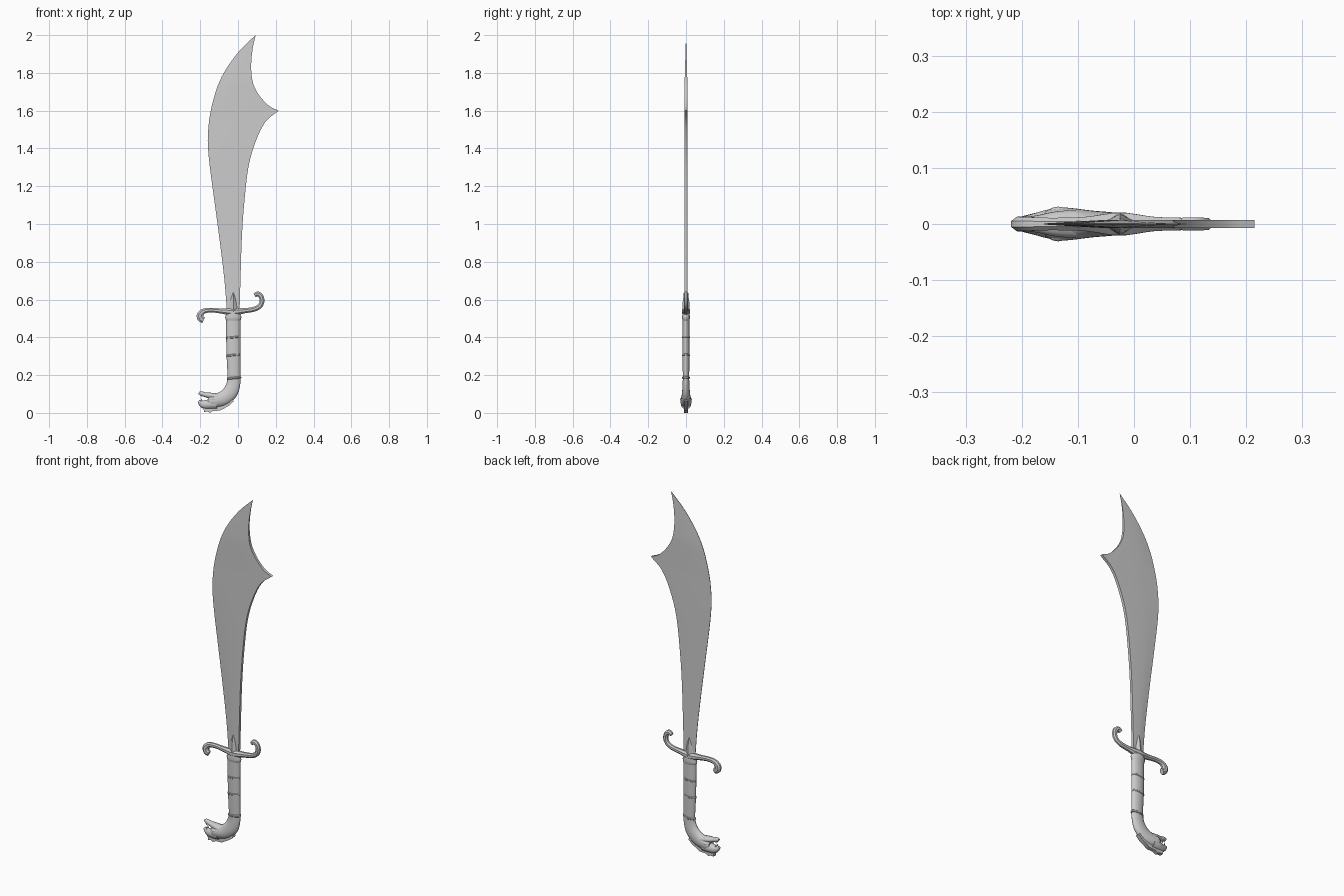
import bpy, bmesh, math
from mathutils import Vector

if "Cube" in bpy.data.objects:
    bpy.data.objects.remove(bpy.data.objects["Cube"])

steel = bpy.data.materials.new("grey steel")
steel.diffuse_color = (0.6, 0.6, 0.6, 1)
steel.use_nodes = True
steel.node_tree.nodes["Principled BSDF"].inputs["Base Color"].default_value = steel.diffuse_color


def smooth_points(pts, steps):
    """Catmull-Rom interpolation through tuples of any length."""
    v = [Vector(p) for p in pts]
    out = []
    for i in range(len(v) - 1):
        b, c = v[i], v[i + 1]
        a = v[i - 1] if i else b * 2 - c
        d = v[i + 2] if i + 2 < len(v) else c * 2 - b
        for k in range(steps):
            t = k / steps
            out.append(0.5 * (2 * b + (c - a) * t + (2 * a - 5 * b + 4 * c - d) * t * t
                              + (3 * b - a - 3 * c + d) * t ** 3))
    return out + [v[-1]]


def finish(name, bm, angle=40):
    bmesh.ops.remove_doubles(bm, verts=bm.verts, dist=0.00005)
    bmesh.ops.recalc_face_normals(bm, faces=bm.faces)
    me = bpy.data.meshes.new(name)
    bm.to_mesh(me)
    bm.free()
    me.materials.append(steel)
    ob = bpy.data.objects.new(name, me)
    bpy.context.collection.objects.link(ob)
    bpy.ops.object.select_all(action='DESELECT')
    ob.select_set(True)
    bpy.context.view_layer.objects.active = ob
    bpy.ops.object.shade_smooth_by_angle(angle=math.radians(angle))
    return ob


def loft(name, sections, angle=40):
    """Skin closed loops of points and cap both ends."""
    bm = bmesh.new()
    rings = [[bm.verts.new(p) for p in s] for s in sections]
    n = len(rings[0])
    for r0, r1 in zip(rings, rings[1:]):
        for i in range(n):
            j = (i + 1) % n
            bm.faces.new((r0[i], r0[j], r1[j], r1[i]))
    bm.faces.new(rings[0])
    bm.faces.new(rings[-1])
    return finish(name, bm, angle)


def sweep(name, path, sides=16, steps=4, angle=40):
    """Elliptical tube in the xz plane; path = (x, z, half width, half depth)."""
    p = smooth_points(path, steps) if steps > 1 else [Vector(q) for q in path]
    rings = []
    for i, q in enumerate(p):
        d = p[min(i + 1, len(p) - 1)] - p[max(i - 1, 0)]
        t = Vector((d[0], d[1])).normalized()
        ring = []
        for k in range(sides):
            a = 2 * math.pi * (k + 0.5) / sides
            w = q[2] * math.cos(a)
            ring.append((q[0] - t.y * w, q[3] * math.sin(a), q[1] + t.x * w))
        rings.append(ring)
    return loft(name, rings, angle)


def plate(name, outline, half):
    """Flat outline in xz given thickness along y."""
    return loft(name, [[(x, y, z) for x, z in outline] for y in (-half, half)], 30)


# Blade: matching points on the cutting edge (x, z) and on the thick back (x, z)
lower = [(-.058, .53, .008, .53), (-.072, .705, .013, .70), (-.098, .92, .02, .92),
         (-.122, 1.10, .032, 1.10), (-.145, 1.27, .055, 1.30), (-.157, 1.38, .093, 1.435),
         (-.160, 1.46, .145, 1.54), (-.153, 1.55, .215, 1.60)]
upper = [(-.153, 1.55, .215, 1.60), (-.142, 1.61, .165, 1.625), (-.127, 1.67, .117, 1.675),
         (-.108, 1.73, .083, 1.735), (-.078, 1.795, .071, 1.80), (-.035, 1.862, .071, 1.87),
         (.02, 1.93, .08, 1.94), (.0925, 1.9995, .0935, 2.0)]
sections = []
for q in smooth_points(lower, 4) + smooth_points(upper, 4)[1:]:
    e, b = Vector((q[0], q[1])), Vector((q[2], q[3]))
    h = 0.0075 * min(1, max(0.08, (2 - b.y) / 0.25))
    line = [(e, .001 if h > .001 else h), (e.lerp(b, .22), h * .6), (e.lerp(b, .45), h * .95), (b, h)]
    sections.append([(c.x, -y, c.y) for c, y in line] + [(c.x, y, c.y) for c, y in reversed(line)])
loft("blade", sections, 30)

# Pointed langets clasping the blade root
for side, s in (("front", -1), ("back", 1)):
    bm = bmesh.new()
    rim = [bm.verts.new((x, 0, z)) for x, z in
           ((-.058, .53), (-.052, .575), (-.038, .615), (-.025, .652), (-.012, .615), (.003, .575), (.009, .53))]
    ridge = [bm.verts.new((-.025, s * y, z)) for y, z in ((.021, .53), (.018, .585), (.011, .632))]
    for f in ((0, 1, 'a', 'b'), (1, 2, 'b', 'c'), (5, 6, 'a', 'b'), (4, 5, 'b', 'c')):
        lo, hi = ('abc'.index(f[2]), 'abc'.index(f[3]))
        pair = (rim[f[0]], rim[f[1]]) if f[0] < 3 else (rim[f[1]], rim[f[0]])
        bm.faces.new((pair[0], pair[1], ridge[hi], ridge[lo]))
    bm.faces.new((rim[2], rim[3], ridge[2]))
    bm.faces.new((rim[4], rim[3], ridge[2]))
    finish(side + "_langet", bm, 30)

# S-shaped guard with rolled ends
sweep("guard", [(-.182, .490, .017, .013), (-.197, .499, .019, .014), (-.200, .520, .019, .014),
                (-.180, .539, .015, .013), (-.140, .544, .013, .012), (-.085, .539, .015, .014),
                (-.025, .535, .021, .022), (.035, .541, .015, .014), (.085, .549, .014, .012),
                (.116, .566, .014, .012), (.127, .592, .014, .012), (.121, .618, .014, .012),
                (.104, .630, .014, .013), (.088, .622, .011, .012)], sides=8, angle=30)

# Collar under the guard
sweep("collar", [(-.025, .488, .036, .017), (-.025, .495, .042, .020),
                 (-.025, .508, .044, .021), (-.025, .530, .034, .019)], steps=1)

# Grip and hooked neck
sweep("grip", [(-.025, .50, .038, .0175), (-.025, .40, .038, .0185), (-.024, .305, .037, .0185),
               (-.021, .19, .034, .017)], sides=20)
sweep("pommel_neck", [(-.021, .195, .034, .017), (-.025, .15, .037, .018), (-.042, .108, .040, .021),
                      (-.076, .078, .039, .024), (-.115, .065, .037, .029), (-.142, .062, .033, .030),
                      (-.158, .062, .022, .022)], sides=20)

# Slightly tilted rings around the grip
for name, z, r in (("upper", .400, .0395), ("middle", .306, .039), ("lower", .185, .039)):
    x = -.025 if z > .2 else -.021
    sweep(name + "_ring", [(x - .0006, z + .006, r - .003, .0175), (x - .0003, z + .003, r, .0205),
                           (x + .0003, z - .003, r, .0205), (x + .0006, z - .006, r - .003, .0175)], sides=20, steps=1)

# Open-mouthed beast head: jaws, fangs, brows and crest
sweep("upper_jaw", [(-.105, .083, .020, .026), (-.140, .090, .017, .023), (-.172, .096, .013, .016),
                    (-.196, .103, .012, .012), (-.208, .105, .006, .006)], sides=12)
sweep("lower_jaw", [(-.115, .050, .030, .028), (-.150, .046, .027, .027), (-.180, .045, .023, .019),
                    (-.200, .055, .014, .013), (-.209, .063, .006, .007)], sides=12)
for side, s in (("front", -1), ("back", 1)):
    bm = bmesh.new()
    for x, z, tip in ((-.193, .096, .080), (-.193, .062, .078)):
        base = [bm.verts.new((x + dx, s * .007 + dy, z)) for dx, dy in ((-.005, 0), (.005, -.004), (.005, .004))]
        top = bm.verts.new((x - .003, s * .007, tip))
        for i in range(3):
            bm.faces.new((base[i], base[(i + 1) % 3], top))
        bm.faces.new(base)
    finish(side + "_fangs", bm, 20)
    bm = bmesh.new()
    bmesh.ops.create_uvsphere(bm, u_segments=10, v_segments=6, radius=1)
    for v in bm.verts:
        v.co = (-.135 + v.co.x * .016, s * .023 + v.co.y * .008, .072 + v.co.z * .009)
    finish(side + "_brow", bm)
plate("crest", [(-.198, .045), (-.182, .020), (-.180, .005), (-.160, .007), (-.150, .000), (-.132, .010),
                (-.095, .012), (-.070, .026), (-.045, .040), (-.022, .062), (-.034, .078), (-.10, .06)], .011)
